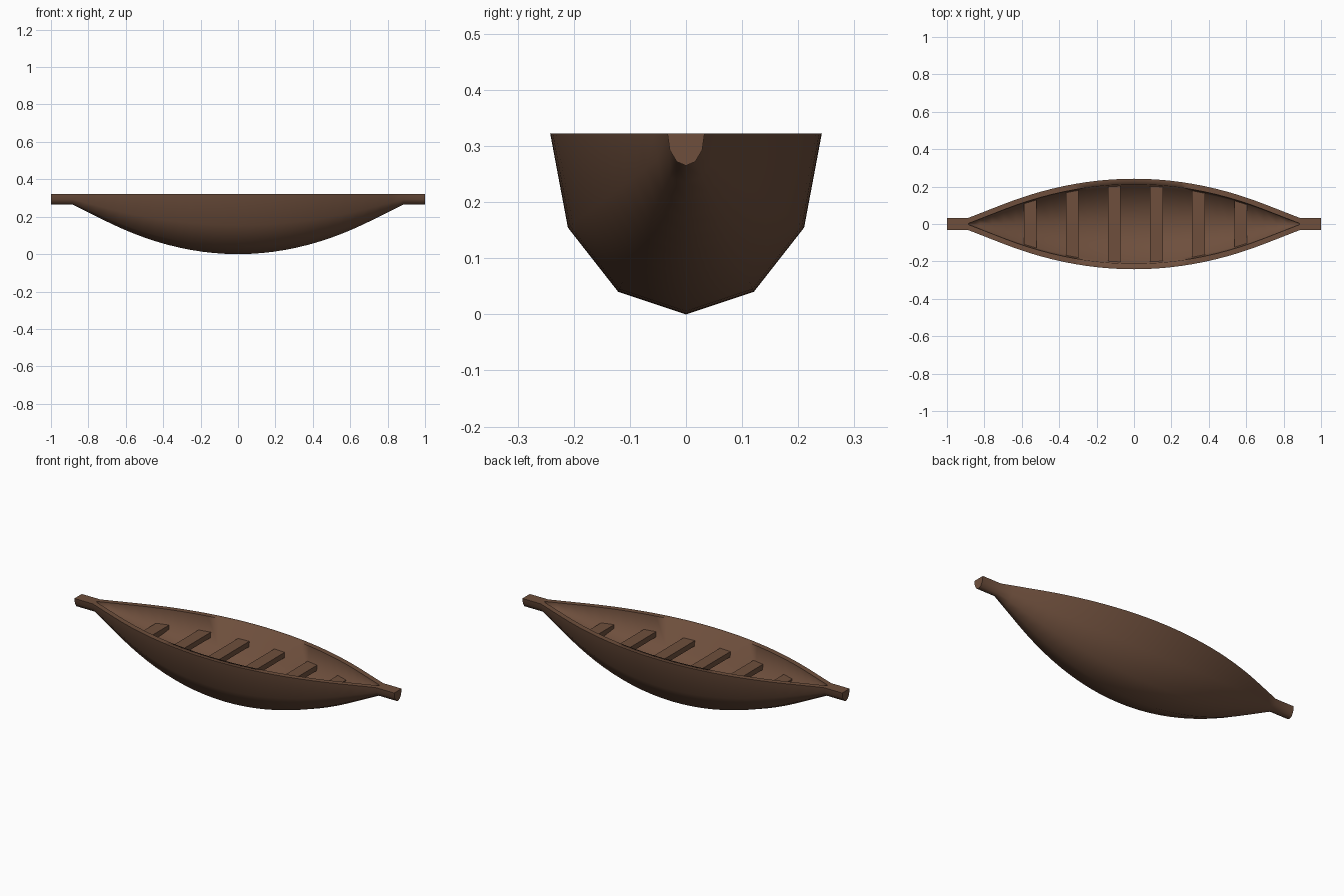
import bpy, bmesh

if "Cube" in bpy.data.objects:
    bpy.data.objects.remove(bpy.data.objects["Cube"])

TOP, END, TIP = 0.322, 0.885, 1.0
N = 28

wood = bpy.data.materials.new("dark brown wood")
wood.diffuse_color = (0.156, 0.078, 0.046, 1)
wood.use_nodes = True
wood.node_tree.nodes["Principled BSDF"].inputs["Base Color"].default_value = wood.diffuse_color

# half cross-sections as fractions of half width and depth, from rim to keel
HALF = [(1, 0), (0.87, 0.52), (0.5, 0.875), (0, 1)]
INNER = [(1, 0), (0.93, 0.55), (0, 0.62)]


def mirrored(half):
    return half + [(-w, d) for w, d in half[-2::-1]]


def size(x):
    """Half width and depth of the outer hull: curved amidships, straight to the ends."""
    x = min(abs(x), END)
    s = 1 - 1.87 * (x * x / 1.4 if x < 0.7 else x - 0.35)
    s = max(s, 0)
    return 0.033 + 0.209 * s, 0.057 + 0.265 * s


def section(x, half, inset=0):
    w, d = size(x)
    return [(x, a * (w - inset), TOP - b * (d - inset)) for a, b in mirrored(half)]


def width_at(x, z):
    """Outer half width at a given height."""
    w, d = size(x)
    t = (TOP - z) / d
    for (w0, d0), (w1, d1) in zip(HALF, HALF[1:]):
        if t <= d1:
            return w * (w0 + (w1 - w0) * (t - d0) / (d1 - d0))
    return 0.0


def finish(bm, name, smooth=None):
    bmesh.ops.recalc_face_normals(bm, faces=bm.faces)
    me = bpy.data.meshes.new(name)
    bm.to_mesh(me)
    bm.free()
    me.materials.append(wood)
    ob = bpy.data.objects.new(name, me)
    bpy.context.collection.objects.link(ob)
    if smooth:
        bpy.ops.object.select_all(action='DESELECT')
        ob.select_set(True)
        bpy.context.view_layer.objects.active = ob
        bpy.ops.object.shade_smooth_by_angle(angle=smooth)


# hull: outer and inner skins joined by a flat rim, with solid end handles
bm = bmesh.new()
xs = [END * (2 * i / N - 1) for i in range(N + 1)]
outer = [[bm.verts.new(p) for p in section(x, HALF)] for x in xs]
inner = [[bm.verts.new(p) for p in section(x, INNER, 0.03)] for x in xs]
for skin in (outer, inner):
    for a, b in zip(skin, skin[1:]):
        for k in range(len(a) - 1):
            bm.faces.new((a[k], a[k + 1], b[k + 1], b[k]))
for i in range(N):
    for k in (0, -1):
        bm.faces.new((outer[i][k], outer[i + 1][k], inner[i + 1][k], inner[i][k]))
for i, x in ((0, -TIP), (N, TIP)):
    tip = [bm.verts.new(p) for p in section(x, HALF)]
    for k in range(len(tip) - 1):
        bm.faces.new((outer[i][k], outer[i][k + 1], tip[k + 1], tip[k]))
    bm.faces.new(tip)
    bm.faces.new(inner[i])
    bm.faces.new((outer[i][0], inner[i][0], inner[i][-1], outer[i][-1], tip[-1], tip[0]))
finish(bm, "hull", 1.48)

# bench seats spanning the hull, ends buried in the walls
for n in range(6):
    cx = -0.555 + 0.225 * n
    bm = bmesh.new()
    rings = []
    for z in (0.208, 0.238):
        rings.append([bm.verts.new((x, s * (width_at(x, z) - 0.014), z))
                      for x, s in ((cx - 0.034, -1), (cx + 0.034, -1),
                                   (cx + 0.034, 1), (cx - 0.034, 1))])
    lo, hi = rings
    bm.faces.new(lo)
    bm.faces.new(hi)
    for k in range(4):
        j = (k + 1) % 4
        bm.faces.new((lo[k], lo[j], hi[j], hi[k]))
    finish(bm, f"seat_{n + 1}")
